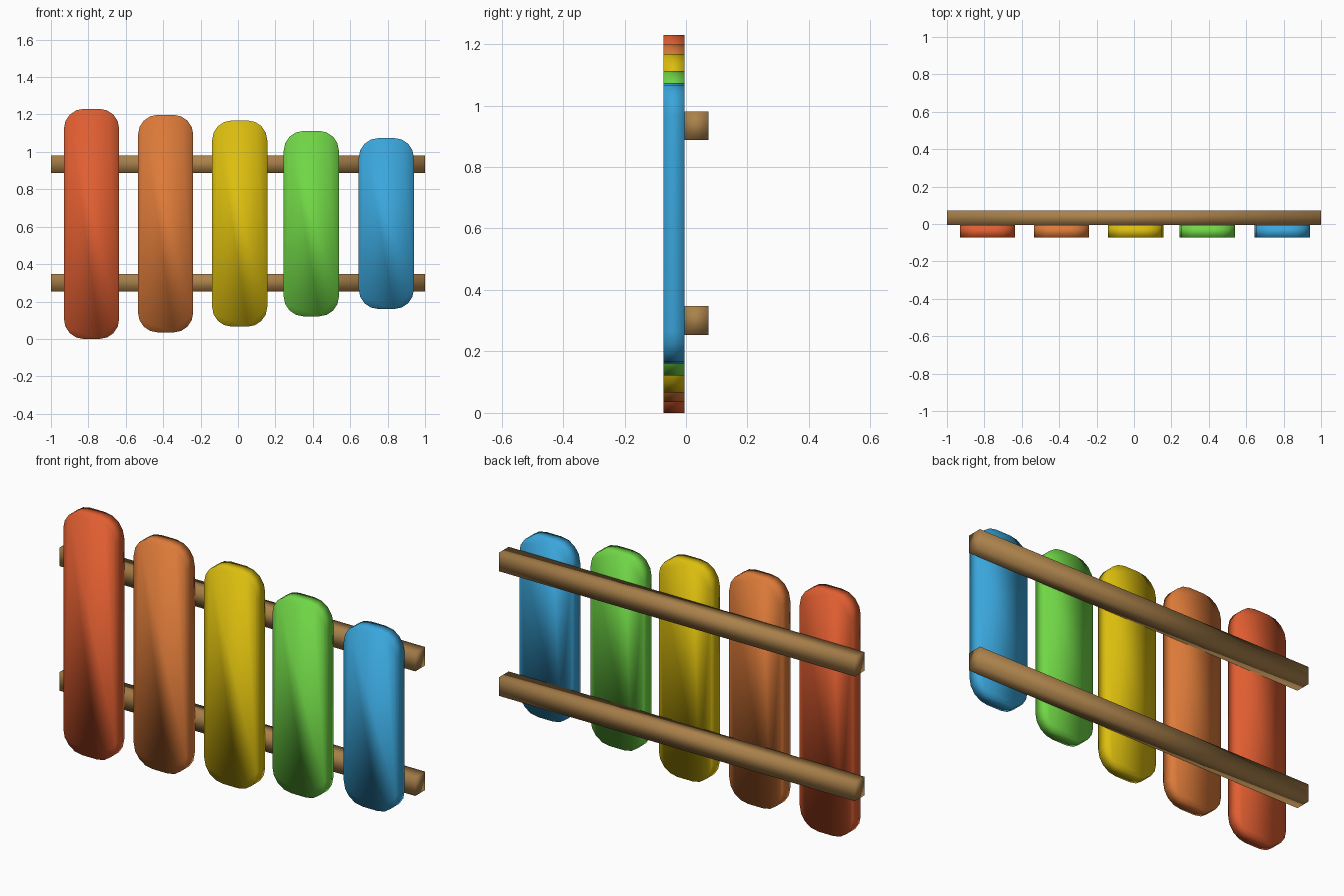
import bpy, bmesh, math

if "Cube" in bpy.data.objects:
    bpy.data.objects.remove(bpy.data.objects["Cube"])


def material(name, rgb):
    lin = [((c / 255 + 0.055) / 1.055) ** 2.4 for c in rgb]
    m = bpy.data.materials.new(name)
    m.diffuse_color = (*lin, 1)
    m.use_nodes = True
    m.node_tree.nodes["Principled BSDF"].inputs["Base Color"].default_value = m.diffuse_color
    return m


def extrude_part(name, outline, axis, a, b, mat):
    """Extrude a 2D outline along x (outline in y,z) or y (outline in x,z)."""
    place = (lambda u, v, t: (t, u, v)) if axis == 'x' else (lambda u, v, t: (u, t, v))
    bm = bmesh.new()
    face = bm.faces.new([bm.verts.new(place(u, v, a)) for u, v in outline])
    new = bmesh.ops.extrude_face_region(bm, geom=[face])['geom']
    shift = place(0, 0, b - a)
    bmesh.ops.translate(bm, vec=shift, verts=[g for g in new if isinstance(g, bmesh.types.BMVert)])
    bmesh.ops.recalc_face_normals(bm, faces=bm.faces)
    for f in bm.faces:
        f.smooth = True
    me = bpy.data.meshes.new(name)
    bm.to_mesh(me)
    bm.free()
    me.materials.append(mat)
    ob = bpy.data.objects.new(name, me)
    bpy.context.collection.objects.link(ob)
    return ob


def rounded(cx, w, z0, z1, r=0.105, n=4):
    """Rounded rectangle outline."""
    pts = []
    corners = [(cx + w / 2 - r, z1 - r), (cx - w / 2 + r, z1 - r),
               (cx - w / 2 + r, z0 + r), (cx + w / 2 - r, z0 + r)]
    for q, (x, z) in enumerate(corners):
        for i in range(n + 1):
            t = math.pi / 2 * (q + i / n)
            pts.append((x + r * math.cos(t), z + r * math.sin(t)))
    return pts


# Coloured sound bars, tall to short
bars = [("red", (225, 94, 49), -0.783, 0.0, 1.23),
        ("orange", (220, 122, 57), -0.387, 0.035, 1.198),
        ("yellow", (220, 190, 14), 0.009, 0.066, 1.168),
        ("green", (112, 214, 70), 0.392, 0.121, 1.112),
        ("blue", (58, 166, 220), 0.793, 0.16, 1.074)]
for colour, rgb, x, z0, z1 in bars:
    extrude_part(colour + "_bar", rounded(x, 0.295, z0, z1), 'y', -0.0735, -0.005,
                 material(colour, rgb))

# Two wooden rails behind the bars
wood = material("wood brown", (170, 129, 75))
for name, z in (("lower_rail", 0.301), ("upper_rail", 0.934)):
    h = 0.047
    extrude_part(name, [(-0.005, z - h), (0.0735, z - h), (0.0735, z + h), (-0.005, z + h)],
                 'x', -1, 1, wood)
